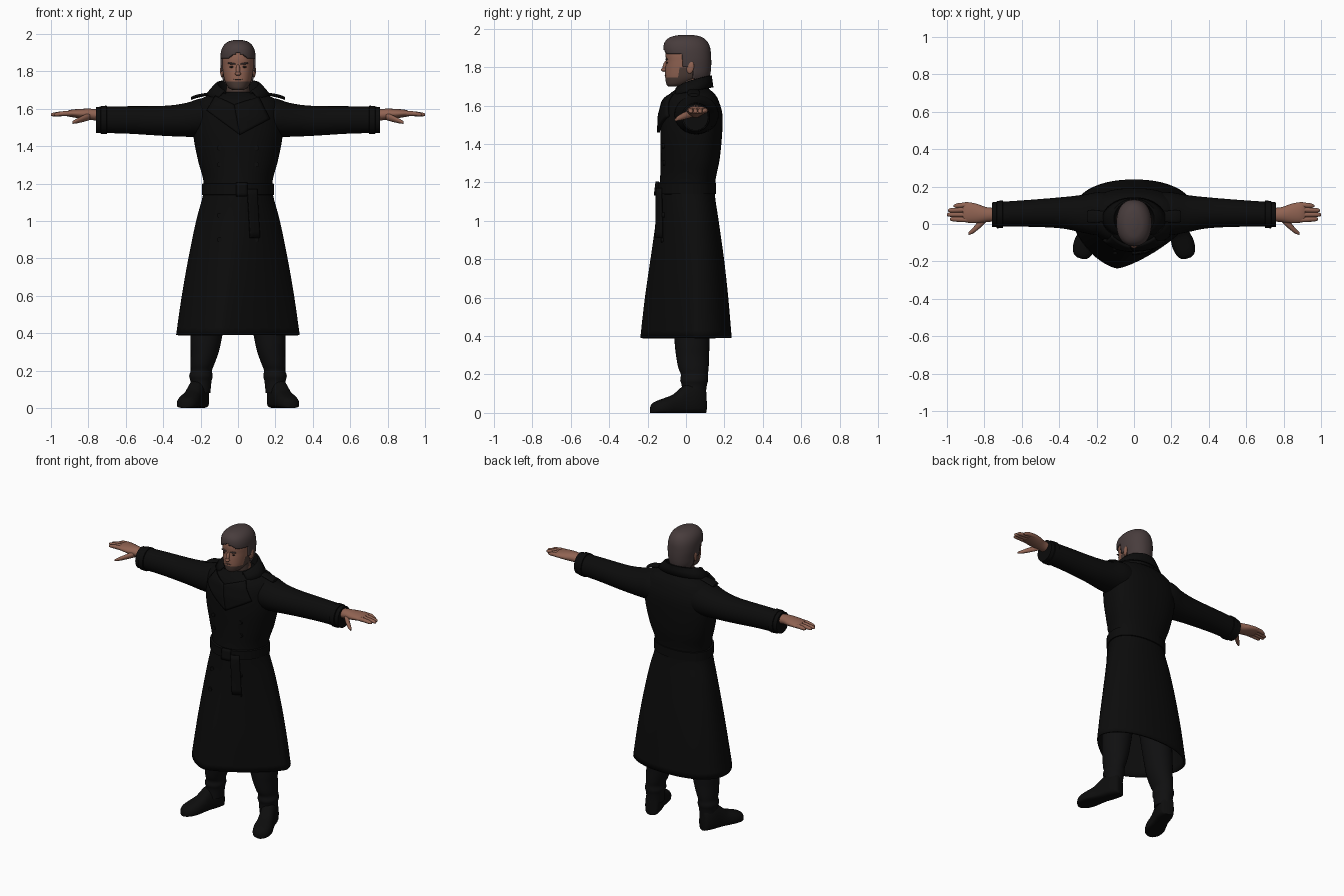
import bpy, bmesh, math
from mathutils import Vector

if "Cube" in bpy.data.objects:
    bpy.data.objects.remove(bpy.data.objects["Cube"])


def material(name, r, g, b):
    m = bpy.data.materials.new(name)
    m.diffuse_color = (r, g, b, 1)
    m.use_nodes = True
    m.node_tree.nodes["Principled BSDF"].inputs["Base Color"].default_value = m.diffuse_color
    return m


COAT = material("black coat", 0.0035, 0.0035, 0.0035)
PANTS = material("black trousers", 0.005, 0.005, 0.0053)
BOOT = material("black leather", 0.004, 0.004, 0.004)
SKIN = material("skin", 0.28, 0.125, 0.085)
HAIR = material("grey brown hair", 0.065, 0.046, 0.046)
STUBBLE = material("stubble", 0.075, 0.046, 0.038)
DARK = material("dark eye", 0.02, 0.012, 0.01)


def finish(name, verts, faces, mats, thick=0, rule=None, drop=None):
    bm = bmesh.new()
    vs = [bm.verts.new(v) for v in verts]
    for f in faces:
        bm.faces.new([vs[i] for i in f])
    bmesh.ops.recalc_face_normals(bm, faces=bm.faces)
    for f in bm.faces:
        f.smooth = True
        if rule:
            f.material_index = rule(f.calc_center_median())
    if drop:
        gone = [f for f in bm.faces if drop(f.calc_center_median())]
        bmesh.ops.delete(bm, geom=gone, context='FACES')
    me = bpy.data.meshes.new(name)
    bm.to_mesh(me)
    bm.free()
    me.set_sharp_from_angle(angle=math.radians(50))
    for m in mats:
        me.materials.append(m)
    ob = bpy.data.objects.new(name, me)
    bpy.context.collection.objects.link(ob)
    if thick:
        mod = ob.modifiers.new("thickness", 'SOLIDIFY')
        mod.thickness = thick
        mod.offset = -1
    return ob


def spline(keys, m):
    # smooth interpolation through key tuples
    out = []
    for i in range(len(keys) - 1):
        p0, p1, p2 = keys[max(i - 1, 0)], keys[i], keys[i + 1]
        p3 = keys[min(i + 2, len(keys) - 1)]
        for s in range(m):
            t = s / m
            out.append([b + 0.5 * t * (c - a + t * (2 * a - 5 * b + 4 * c - d + t * (3 * (b - c) + d - a)))
                        for a, b, c, d in zip(p0, p1, p2, p3)])
    return out + [list(keys[-1])]


def loft(name, rings, mats, caps=(True, True), **kw):
    n = len(rings[0])
    verts = [p for r in rings for p in r]
    faces = [(i * n + j, i * n + (j + 1) % n, (i + 1) * n + (j + 1) % n, (i + 1) * n + j)
             for i in range(len(rings) - 1) for j in range(n)]
    if caps[0]:
        faces.append(tuple(range(n)))
    if caps[1]:
        faces.append(tuple(range(len(verts) - n, len(verts))))
    return finish(name, verts, faces, mats, **kw)


def power(v, e):
    return math.copysign(abs(v) ** e, v)


def upright(keys, mid=0.5, n=40, m=4, s=1, skew=None):
    # keys: z, half width, front y, back y, front power, back power, centre x
    rings = []
    for z, a, yf, yb, nf, nb, cx in spline(keys, m):
        yc, ring = yf + (yb - yf) * mid, []
        for j in range(n):
            t = 2 * math.pi * j / n
            c, q = math.cos(t), math.sin(t)
            e = 2 / (nf if q < 0 else nb)
            y = power(q, e)
            x = cx + a * power(c, e) + (skew(z) * max(0, -y) if skew else 0)
            ring.append((s * x, yc + y * (yc - yf if q < 0 else yb - yc), z))
        rings.append(ring)
    return rings


def sideways(keys, s, n=24, m=4):
    # keys: x, centre y, centre z, y radius, z radius
    return [[(s * x, y + ry * math.cos(2 * math.pi * j / n), z + rz * math.sin(2 * math.pi * j / n))
             for j in range(n)] for x, y, z, ry, rz in spline(keys, m)]


# long coat body
coat = [(0.39, .33, -.238, .238, 1.4, 2.2, 0), (0.6, .30, -.214, .22, 1.45, 2.2, 0),
        (0.8, .265, -.185, .198, 1.55, 2.2, 0), (1.0, .224, -.157, .17, 1.7, 2.2, 0),
        (1.14, .187, -.145, .15, 1.9, 2.2, 0), (1.22, .186, -.135, .155, 2, 2.2, 0),
        (1.32, .213, -.132, .175, 2.1, 2.3, 0), (1.45, .238, -.133, .188, 2.2, 2.4, 0),
        (1.55, .238, -.128, .19, 2.2, 2.4, 0), (1.62, .225, -.11, .172, 2.2, 2.3, 0),
        (1.66, .185, -.085, .15, 2.1, 2.2, 0), (1.69, .10, -.045, .115, 2, 2, 0)]


def skew(z):
    return -0.09 * min(1, max(0, (1.14 - z) / 0.75))


loft("long_coat", upright(coat, 0.6, 56, skew=skew), [COAT], (False, True), thick=0.012)


def front_y(x, z):
    for k0, k1 in zip(coat, coat[1:]):
        if k0[0] <= z <= k1[0]:
            t = (z - k0[0]) / (k1[0] - k0[0])
            _, a, yf, yb, nf, _, _ = [p + (q - p) * t for p, q in zip(k0, k1)]
            yc = yf + (yb - yf) * 0.6
            u = min(1, abs((x - skew(z)) / a))
            return yc - (yc - yf) * (1 - u ** nf) ** (1 / nf)
    return -0.05


def patch(name, corners, lift, thick, mat, n=10):
    # cloth panel lying on the front of the coat
    (ax, az), (bx, bz), (cx, cz), (dx, dz) = corners
    verts = []
    for i in range(n + 1):
        for j in range(n + 1):
            u, v = i / n, j / n
            x = (ax * (1 - u) + bx * u) * (1 - v) + (dx * (1 - u) + cx * u) * v
            z = (az * (1 - u) + bz * u) * (1 - v) + (dz * (1 - u) + cz * u) * v
            verts.append((x, front_y(x, z) - lift, z))
    w = n + 1
    faces = [(i * w + j, i * w + j + 1, (i + 1) * w + j + 1, (i + 1) * w + j)
             for i in range(n) for j in range(n)]
    ob = finish(name, verts, faces, [mat], thick=thick)
    ob.modifiers[0].offset = 0


# lapels, belt, buckle, hanging belt end
patch("lapel_left", [(-.12, 1.665), (-.165, 1.59), (.01, 1.46), (-.02, 1.62)], .012, .014, COAT)
patch("lapel_right", [(.11, 1.66), (.168, 1.545), (.01, 1.46), (-.02, 1.62)], .01, .014, COAT)
belt = [(z, .193 - d, -.152 + d, .157 - d, 2, 2.2, 0)
        for z, d in ((1.138, .012), (1.14, 0), (1.198, 0), (1.2, .012))]
loft("belt", upright(belt, 0.6, 48, 1), [COAT])
patch("belt_buckle", [(-.01, 1.205), (.05, 1.205), (.05, 1.132), (-.01, 1.132)], .016, .012, COAT, 4)
patch("belt_end", [(.05, 1.17), (.10, 1.17), (.115, .91), (.065, .91)], .016, .012, COAT, 8)

# coat buttons
for x in (-.10, .10):
    for z in (1.30, 1.39, 1.03, .90):
        bpy.ops.mesh.primitive_cylinder_add(vertices=16, radius=.013, depth=.012,
                                            location=(x, front_y(x, z) - .002, z),
                                            rotation=(math.pi / 2, 0, 0))
        bpy.context.object.name = "coat_button"
        bpy.context.object.data.materials.append(COAT)

# turned-down standing collar
verts, N, reach = [], 40, 2.45
for i in range(N + 1):
    th = -reach + 2 * reach * i / N
    d = (th / reach) ** 2
    for rx, ry, z in ((.085, .08, 1.64), (.092, .085, 1.70 - .03 * d), (.108, .098, 1.757 - .06 * d),
                      (.122, .106, 1.757 - .065 * d), (.145, .11, 1.73 - .055 * d), (.17, .115, 1.695 - .04 * d)):
        verts.append((rx * math.sin(th), .028 + ry * math.cos(th), z))
faces = [(i * 6 + j, i * 6 + j + 1, i * 6 + j + 7, i * 6 + j + 6) for i in range(N) for j in range(5)]
finish("collar", verts, faces, [COAT], thick=.008)

for s, side in ((1, "left"), (-1, "right")):
    # sleeve, cuff strap, shoulder strap
    loft("sleeve_" + side, sideways([(.10, .06, 1.545, .10, .095), (.19, .055, 1.553, .115, .103),
         (.28, .055, 1.54, .10, .09), (.4, .06, 1.535, .082, .08), (.6, .056, 1.54, .07, .073),
         (.76, .05, 1.54, .066, .07)], s, 32), [COAT])
    loft("cuff_strap_" + side, sideways([(.70, .052, 1.54, .066, .07), (.702, .052, 1.54, .074, .076),
         (.733, .05, 1.54, .073, .075), (.735, .05, 1.54, .066, .07)], s, 32, 1), [COAT])
    loft("shoulder_strap_" + side, sideways([(.12, .04, 1.682, .02, .008), (.16, .04, 1.678, .028, .008),
         (.22, .04, 1.666, .034, .009), (.25, .04, 1.655, .03, .008)], s, 16), [COAT])
    # hand, fingers, thumb
    loft("palm_" + side, sideways([(.74, .05, 1.565, .036, .03), (.79, .05, 1.57, .04, .03),
         (.84, .056, 1.573, .052, .026), (.89, .062, 1.575, .055, .02), (.915, .064, 1.573, .05, .014)], s), [SKIN])
    for y0, y1, tip in ((.022, .026, .985), (.05, .05, 1.0), (.077, .073, .994), (.102, .097, .965)):
        loft("finger_" + side, sideways([(.88, y0, 1.575, .013, .013), (.93, (y0 + y1) / 2, 1.574, .0135, .013),
             (tip - .012, y1, 1.569, .011, .010), (tip, y1, 1.567, .004, .004)], s, 12, 3), [SKIN])
    loft("thumb_" + side, sideways([(.79, .03, 1.56, .02, .02), (.825, -.003, 1.548, .02, .018),
         (.86, -.034, 1.535, .016, .013), (.885, -.052, 1.526, .007, .007)], s, 12), [SKIN])
    # trouser leg with creases at the ankle
    leg = [(.08, .052, -.02, .10, 2, 2, .20), (.14, .056, -.022, .108, 2, 2, .198),
           (.17, .063, -.03, .115, 2, 2, .198), (.20, .057, -.027, .114, 2, 2, .196),
           (.235, .064, -.04, .118, 2, 2, .19), (.30, .075, -.052, .12, 2, 2, .178),
           (.38, .085, -.06, .123, 2, 2, .17), (.60, .10, -.07, .125, 2, 2, .145),
           (.95, .10, -.08, .12, 2, 2, .10)]
    loft("trouser_leg_" + side, upright(leg, n=28, s=s), [PANTS])
    # boot: length along foot, half width, height
    d, w = Vector((.33, -.944, 0)), Vector((.944, .33, 0))
    rings = []
    for q, hw, h in spline([(0, .025, .12), (.012, .042, .15), (.06, .052, .165), (.12, .05, .14),
                            (.17, .054, .098), (.22, .06, .078), (.265, .053, .062), (.29, .036, .048),
                            (.30, .015, .03)], 3):
        ring = []
        for j in range(24):
            t = 2 * math.pi * j / 24
            up = math.sin(t)
            p = Vector((.19, .10, 0)) + d * q + w * hw * power(math.cos(t), .7)
            p.z = h * .35 + (h * .65 * up if up > 0 else h * .35 * power(up, .4))
            ring.append((s * p.x, p.y, max(p.z, 0)))
        rings.append(ring)
    loft("boot_" + side, rings, [BOOT])

# neck and head, stubble below the mouth
neck = [(1.62, .07, -.04, .10, 2, 2, 0), (1.68, .064, -.045, .095, 2, 2, 0), (1.78, .06, -.045, .09, 2, 2, 0)]
loft("neck", upright(neck), [SKIN, STUBBLE], rule=lambda c: 1 if c.y < .03 else 0)
head = [(1.70, .03, -.092, -.02, 2, 2, 0), (1.712, .05, -.102, .02, 2.1, 2, 0),
        (1.745, .07, -.108, .09, 2.2, 2.2, 0), (1.79, .08, -.108, .115, 2.2, 2.2, 0),
        (1.83, .084, -.104, .12, 2.3, 2.2, 0), (1.87, .085, -.106, .12, 2.3, 2.2, 0),
        (1.91, .078, -.096, .11, 2.2, 2, 0), (1.94, .055, -.06, .08, 2, 2, 0), (1.952, .02, -.02, .03, 2, 2, 0)]
loft("head", upright(head, m=5), [SKIN, STUBBLE],
     rule=lambda c: 1 if c.z < 1.747 or (c.z < 1.80 and c.y > -.04) else 0)

# swept-back hair, cut open around the face
hair = [(1.725, .068, -.10, .115, 2, 2.2, 0), (1.76, .084, -.105, .126, 2.2, 2.2, 0),
        (1.80, .090, -.11, .131, 2.2, 2.2, 0), (1.85, .094, -.113, .131, 2.3, 2.2, 0),
        (1.90, .092, -.118, .126, 2.3, 2.1, 0), (1.935, .079, -.108, .11, 2.2, 2, 0),
        (1.958, .053, -.078, .08, 2, 2, 0), (1.968, .018, -.03, .035, 2, 2, 0)]
loft("hair", upright(hair, n=64, m=8), [HAIR], (False, True), thick=.014,
     drop=lambda c: (c.z < 1.872 + .03 * max(0, 1 - abs(c.x) / .05) and c.y < -.02)
     or (c.z < 1.80 and c.y < .04))


def ball(name, loc, scale, mat, rot=(0, 0, 0)):
    bpy.ops.mesh.primitive_uv_sphere_add(segments=16, ring_count=10, radius=1, location=loc, rotation=rot)
    ob = bpy.context.object
    ob.name, ob.scale = name, scale
    ob.data.materials.append(mat)
    ob.data.shade_smooth()


# face details
ball("nose_bridge", (0, -.108, 1.808), (.011, .012, .03), SKIN, (-.3, 0, 0))
ball("nose_tip", (0, -.115, 1.787), (.016, .015, .011), SKIN)
ball("mouth", (0, -.107, 1.757), (.024, .004, .003), STUBBLE)
for s in (1, -1):
    ball("eye", (s * .032, -.098, 1.823), (.013, .004, .005), DARK)
    ball("eyebrow", (s * .034, -.101, 1.841), (.022, .006, .005), HAIR, (0, s * -.12, s * .12))
    ball("ear", (s * .086, .022, 1.80), (.009, .02, .034), SKIN, (-.15, 0, s * -.25))
